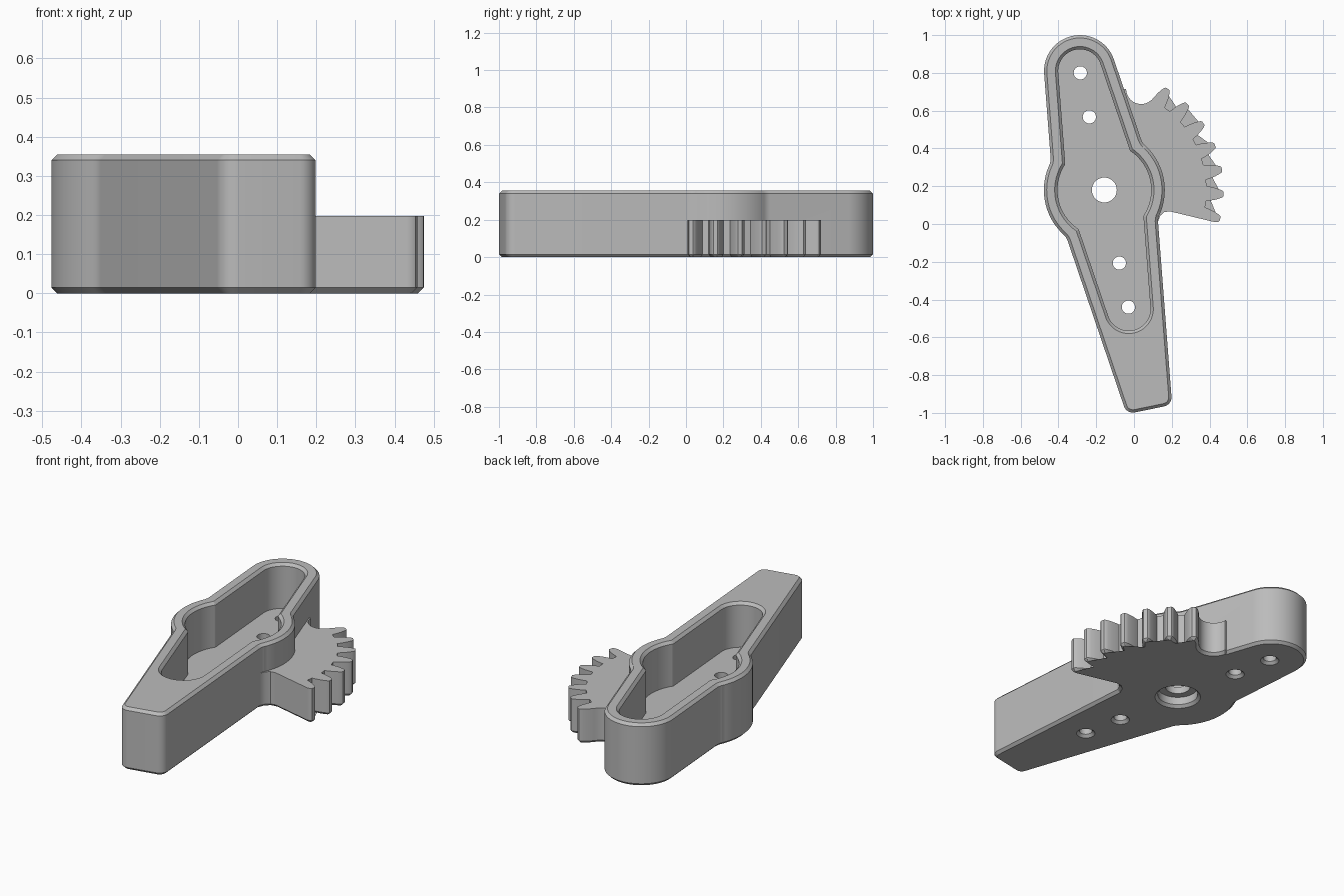
import bpy
import bmesh
import math
from mathutils import Vector, Matrix

cube = bpy.data.objects.get("Cube")
if cube:
    bpy.data.objects.remove(cube, do_unlink=True)

HUB = Vector((-0.157, 0.18))
TURN = Matrix.Rotation(math.radians(11.6), 2)   # long axis of the lever
TAPER = math.radians(7.2)
REACH = 0.643                                   # hub to rounded end centre
HEIGHT, GEAR_HEIGHT, FLOOR, BEVEL = 0.355, 0.198, 0.1, 0.015

gray = bpy.data.materials.new("plain gray")
gray.use_nodes = True
gray.diffuse_color = (0.5, 0.5, 0.5, 1)
gray.node_tree.nodes["Principled BSDF"].inputs["Base Color"].default_value = (0.5, 0.5, 0.5, 1)


def arc(centre, radius, start, end, steps):
    return [Vector(centre) + radius * Vector((math.cos(a), math.sin(a)))
            for a in (start + (end - start) * i / steps for i in range(steps + 1))]


def lever_outline(tip, hub, fillet, inset, tail_length=None):
    """Tapered arm with a round hub bulge, symmetric about its long axis."""
    edge = tip + REACH * math.sin(TAPER)
    normal = Vector((math.cos(TAPER), math.sin(TAPER)))
    along = Vector((-normal.y, normal.x))
    slide = math.sqrt((hub + fillet) ** 2 - (edge + fillet) ** 2)
    blend = normal * (edge + fillet) + along * slide
    phi = math.atan2(blend.y, blend.x)
    # right half from the tip to the hub
    upper = arc((0, REACH), tip - inset, math.pi / 2, TAPER, 20)
    bend = arc(blend, fillet + inset, TAPER + math.pi, phi + math.pi, 6)
    half = upper + bend + arc((0, 0), hub - inset, phi, -phi, 24)
    half += [Vector((p.x, -p.y)) for p in reversed(bend)]
    # square tail with round corners, or a second round end
    if tail_length:
        corner = 0.05
        drop = tail_length - corner
        x = (edge - corner - math.sin(TAPER) * drop) / math.cos(TAPER)
        half += arc((x, -drop), corner - inset, -TAPER, -math.pi / 2, 8)
    else:
        half += [Vector((p.x, -p.y)) for p in reversed(upper)]
    left = [Vector((-p.x, p.y)) for p in reversed(half) if p.x > 1e-5]
    return [HUB + TURN @ p for p in reversed(half + left)]


def inset_outline(points, amount):
    """Move each point of a counter-clockwise outline inwards."""
    result = []
    for i, p in enumerate(points):
        a = (p - points[i - 1]).normalized()
        b = (points[(i + 1) % len(points)] - p).normalized()
        na, nb = Vector((-a.y, a.x)), Vector((-b.y, b.x))
        result.append(p + (na + nb) * amount / max(1 + na.dot(nb), 0.5))
    return result


def loft(name, rings):
    """Closed solid through stacked (outline, height) rings."""
    bm = bmesh.new()
    loops = [[bm.verts.new((p.x, p.y, z)) for p in pts] for pts, z in rings]
    bm.faces.new(list(reversed(loops[0])))
    bm.faces.new(loops[-1])
    for low, high in zip(loops, loops[1:]):
        for i in range(len(low)):
            j = (i + 1) % len(low)
            bm.faces.new((low[i], low[j], high[j], high[i]))
    bmesh.ops.recalc_face_normals(bm, faces=bm.faces)
    mesh = bpy.data.meshes.new(name)
    bm.to_mesh(mesh)
    bm.free()
    mesh.materials.append(gray)
    obj = bpy.data.objects.new(name, mesh)
    bpy.context.collection.objects.link(obj)
    return obj


def combine(target, other, operation):
    mod = target.modifiers.new(operation.lower(), 'BOOLEAN')
    mod.object, mod.operation, mod.solver = other, operation, 'EXACT'
    other.hide_render = True
    bpy.context.view_layer.objects.active = target
    bpy.ops.object.modifier_apply(modifier=mod.name)
    bpy.data.objects.remove(other, do_unlink=True)


# lever body with bevelled top and bottom rims
def body_ring(inset):
    return lever_outline(0.19, 0.32, 0.08, inset, 1.186)


lever = loft("gear_lever", [
    (body_ring(BEVEL), 0), (body_ring(0), BEVEL),
    (body_ring(0), HEIGHT - BEVEL), (body_ring(BEVEL), HEIGHT)])

# toothed sector: lower web, seven teeth, upper fillet
FLANK = [(0.541, 4.2), (0.56, 3.8), (0.59, 3.0), (0.612, 2.2), (0.626, 1.6), (0.632, 1.0)]
sector = [Vector(p) for p in
          ((0, 0), (0.25, -0.19), (0.283, -0.17), (0.297, -0.135), (0.317, -0.117), (0.347, -0.113))]
for tooth in range(7):
    middle = -14 + 12 * tooth
    sides = [(r, -a) for r, a in FLANK if tooth or r > 0.6]
    sides += [(r, a) for r, a in reversed(FLANK)]
    for r, a in sides:
        t = math.radians(middle + a)
        sector.append(Vector((r * math.cos(t), r * math.sin(t))))
sector += arc((0.195, 0.535), 0.08, math.radians(-62), math.radians(-180), 10)
sector.append(Vector((0.07, 0.53)))
sector = [HUB + p for p in sector]
gear = loft("gear_sector", [
    (inset_outline(sector, BEVEL), 0), (sector, BEVEL), (sector, GEAR_HEIGHT)])
combine(lever, gear, 'UNION')

# pocket with a bevelled mouth
def pocket_ring(inset):
    return lever_outline(0.115, 0.248, 0.02, inset)


pocket = loft("pocket_cutter", [
    (pocket_ring(0), FLOOR), (pocket_ring(0), HEIGHT - BEVEL),
    (pocket_ring(-0.019), HEIGHT + 0.004)])
combine(lever, pocket, 'DIFFERENCE')


# holes, flared on the underside
def hole(distance, profile):
    centre = HUB + TURN @ Vector((0, distance))
    rings = [(arc(centre, r, 0, math.tau * 31 / 32, 31), z) for r, z in profile]
    combine(lever, loft("hole_cutter", rings), 'DIFFERENCE')


for distance in (-0.633, -0.395, 0.395, 0.633):
    hole(distance, [(0.055, -0.005), (0.035, BEVEL), (0.035, FLOOR + 0.03)])
hole(0, [(0.066, -0.02), (0.066, FLOOR + 0.03)])
hole(0, [(0.128, -0.005), (0.108, BEVEL), (0.108, 0.06)])

# smooth curves, sharp edges
bpy.ops.object.select_all(action='DESELECT')
lever.select_set(True)
bpy.context.view_layer.objects.active = lever
bpy.ops.object.shade_smooth_by_angle(angle=math.radians(30))
